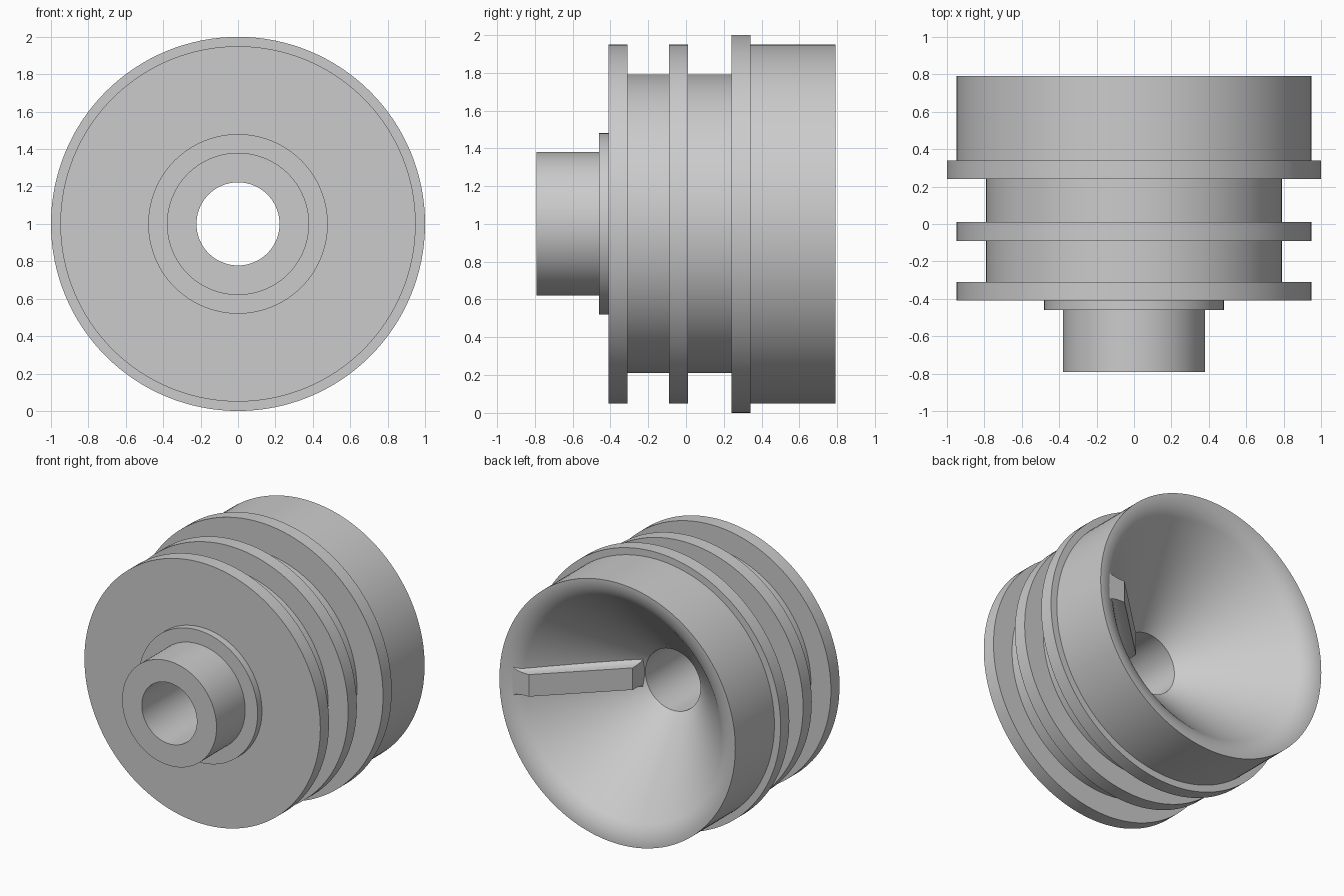
import bpy, bmesh, math
from mathutils import Matrix, Vector

cube = bpy.data.objects.get("Cube")
if cube:
    bpy.data.objects.remove(cube, do_unlink=True)

grey = bpy.data.materials.new("plain grey")
grey.use_nodes = True
grey.diffuse_color = (0.6, 0.6, 0.6, 1)
grey.node_tree.nodes["Principled BSDF"].inputs["Base Color"].default_value = (0.6, 0.6, 0.6, 1)

SEGMENTS = 128
BORE = 0.222          # radius of the through hole
RIM = 0.95            # radius of the body
BACK = 0.79           # y of the back rim
THROAT = 0.15         # y where the funnel meets the bore


def finish(name, bm):
    """Turn a bmesh into a smooth-shaded object with sharp edges kept."""
    bmesh.ops.recalc_face_normals(bm, faces=bm.faces)
    mesh = bpy.data.meshes.new(name)
    bm.to_mesh(mesh)
    bm.free()
    mesh.materials.append(grey)
    obj = bpy.data.objects.new(name, mesh)
    bpy.context.collection.objects.link(obj)
    bpy.ops.object.select_all(action='DESELECT')
    obj.select_set(True)
    bpy.context.view_layer.objects.active = obj
    bpy.ops.object.shade_smooth_by_angle(angle=math.radians(30))
    return obj


def bridge(bm, rings):
    """Join neighbouring closed rings of vertices with quads."""
    for a, b in zip(rings, rings[1:]):
        for i in range(len(a)):
            j = (i + 1) % len(a)
            bm.faces.new((a[i], a[j], b[j], b[i]))


# Turned body: stepped outside, given as (radius, y start, y end)
steps = [(0.38, -0.79, -0.46), (0.48, -0.46, -0.41), (0.95, -0.41, -0.31),
         (0.79, -0.31, -0.09), (0.95, -0.09, 0.01), (0.79, 0.01, 0.24),
         (1.0, 0.24, 0.34), (RIM, 0.34, BACK)]
profile = [(BORE, -0.79)]
for r, y0, y1 in steps:
    profile += [(r, y0), (r, y1)]

# Rounded lip flowing into the conical funnel
lip = 0.217
for i in range(1, 11):
    a = math.radians(45) * i / 10
    profile.append((RIM - lip * math.sin(a), BACK - lip * (1 - math.cos(a))))
profile.append((BORE, THROAT))

bm = bmesh.new()
rings = []
for k in range(SEGMENTS):
    turn = Matrix.Rotation(2 * math.pi * k / SEGMENTS, 3, 'Y')
    rings.append([bm.verts.new(turn @ Vector((r, y, 0)) + Vector((0, 0, 1)))
                  for r, y in profile])
bridge(bm, rings + rings[:1])
finish("funnel_body", bm)

# Rib along the funnel wall, with flared flanks: (depth below crest, half width)
flank = [(0, 0.08), (0.06, 0.082), (0.1, 0.09), (0.13, 0.108), (0.16, 0.14), (0.18, 0.14)]
section = flank + [(h, -w) for h, w in reversed(flank)]
CREST, TOP, SLOPE = 0.29, 0.77, 0.95
bm = bmesh.new()
inner = [bm.verts.new((BORE + 0.004, CREST - h, 1 + w)) for h, w in section]
outer = [bm.verts.new((BORE + (TOP - CREST + h) / SLOPE, TOP, 1 + w)) for h, w in section]
bridge(bm, [inner, outer])
bm.faces.new(inner)
bm.faces.new(outer)
finish("funnel_rib", bm)
